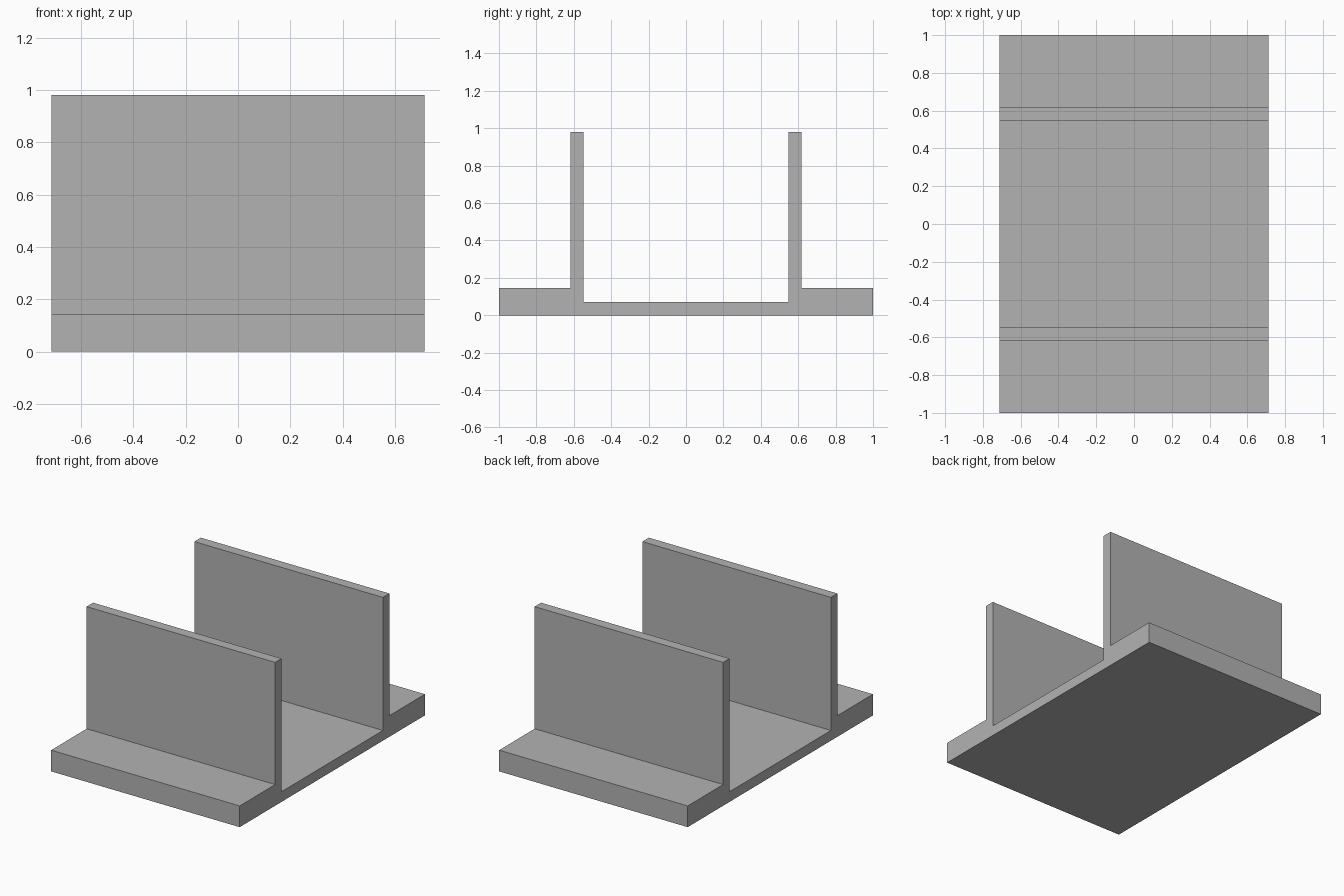
import bpy
import bmesh

cube = bpy.data.objects.get("Cube")
if cube:
    bpy.data.objects.remove(cube, do_unlink=True)

HALF_WIDTH = 0.713

# Single plain grey material
grey = bpy.data.materials.new("plain_grey")
grey.use_nodes = True
colour = (0.45, 0.45, 0.45, 1)
grey.diffuse_color = colour
grey.node_tree.nodes["Principled BSDF"].inputs["Base Color"].default_value = colour

# Half of the cross-section (y, z), from the channel floor out to the flange
half = [(0.547, 0.07), (0.547, 0.98), (0.617, 0.98),
        (0.617, 0.145), (1, 0.145), (1, 0)]
profile = half + [(-y, z) for y, z in reversed(half)]

# Channel bracket: base, two upright walls and raised flanges in one extrusion
bm = bmesh.new()
end_face = bm.faces.new([bm.verts.new((-HALF_WIDTH, y, z)) for y, z in profile])
extruded = bmesh.ops.extrude_face_region(bm, geom=[end_face], use_keep_orig=True)
moved = [v for v in extruded["geom"] if isinstance(v, bmesh.types.BMVert)]
bmesh.ops.translate(bm, verts=moved, vec=(2 * HALF_WIDTH, 0, 0))
bmesh.ops.recalc_face_normals(bm, faces=bm.faces)

mesh = bpy.data.meshes.new("channel_bracket")
bm.to_mesh(mesh)
bm.free()
mesh.materials.append(grey)
bracket = bpy.data.objects.new("channel_bracket", mesh)
bpy.context.collection.objects.link(bracket)
